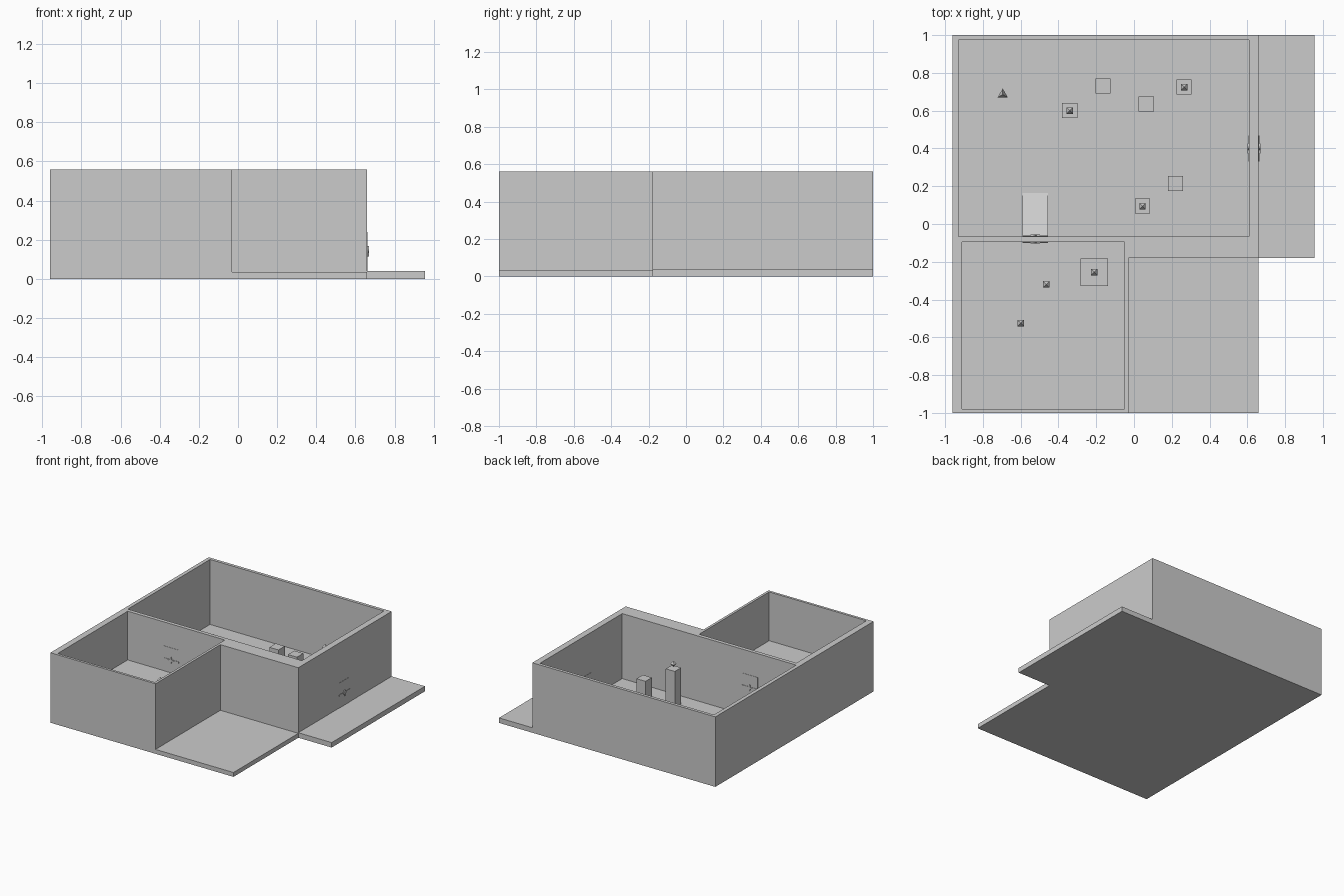
import bpy, bmesh, math

if "Cube" in bpy.data.objects:
    bpy.data.objects.remove(bpy.data.objects["Cube"])


def finish(name, bm):
    bmesh.ops.recalc_face_normals(bm, faces=bm.faces)
    me = bpy.data.meshes.new(name)
    bm.to_mesh(me)
    bm.free()
    ob = bpy.data.objects.new(name, me)
    bpy.context.collection.objects.link(ob)
    return ob


def prism(name, outline, z0, z1):
    bm = bmesh.new()
    f = bm.faces.new([bm.verts.new((x, y, z0)) for x, y in outline])
    ext = bmesh.ops.extrude_face_region(bm, geom=[f])
    for v in ext["geom"]:
        if isinstance(v, bmesh.types.BMVert):
            v.co.z = z1
    return finish(name, bm)


def box(name, x0, x1, y0, y1, z0, z1):
    return prism(name, [(x0, y0), (x1, y0), (x1, y1), (x0, y1)], z0, z1)


def cut(target, cutter):
    cutter.hide_render = True
    m = target.modifiers.new("cut", "BOOLEAN")
    m.operation, m.object, m.solver = "DIFFERENCE", cutter, "EXACT"
    bpy.context.view_layer.objects.active = target
    bpy.ops.object.modifier_apply(modifier=m.name)
    bpy.data.objects.remove(cutter)


def gem(name, x, y, z, r=0.017, h=0.022):
    # square bipyramid pickup
    bm = bmesh.new()
    ring = [bm.verts.new((x + sx * r, y + sy * r, z))
            for sx, sy in ((-1, -1), (1, -1), (1, 1), (-1, 1))]
    for s in (-1, 1):
        tip = bm.verts.new((x, y, z + s * h))
        for i in range(4):
            bm.faces.new((ring[i], ring[(i + 1) % 4], tip))
    return finish(name, bm)


FLOOR, UPPER, TOP = 0.04, 0.17, 0.56

# building shell: two open rooms, the small one with a raised floor
shell = prism("room_walls", [(-0.96, -1), (-0.03, -1), (-0.03, -0.18),
                             (0.66, -0.18), (0.66, 1), (-0.96, 1)], 0, TOP)
cut(shell, box("large_room_cutter", -0.93, 0.61, -0.065, 0.975, FLOOR, 1))
cut(shell, box("small_room_cutter", -0.91, -0.05, -0.98, -0.095, UPPER, 1))

# outdoor slabs
box("front_terrace", -0.03, 0.66, -1, -0.18, 0, 0.035)
box("side_terrace", 0.66, 0.955, -0.18, 1, 0, 0.04)

# ramp up to the small room
bm = bmesh.new()
sides = [[bm.verts.new((x, y, z)) for y, z in
          ((0.165, FLOOR), (-0.065, FLOOR), (-0.065, UPPER))] for x in (-0.59, -0.455)]
for s in sides:
    bm.faces.new(s)
for i in range(3):
    j = (i + 1) % 3
    bm.faces.new((sides[0][i], sides[0][j], sides[1][j], sides[1][i]))
finish("ramp", bm)


def door(name, cx, cy, z, half_wall, rot):
    # panel, cross bar and star shaped handle on both faces
    w, h, t = 0.068, 0.2, half_wall + 0.002
    star = [(0.026 if i % 2 == 0 else 0.010) for i in range(8)]
    parts = [box(name + "_panel", -w, w, -t, t, z, z + h),
             box(name + "_bar", -w, w, -t - 0.003, t + 0.003, z + 0.095, z + 0.107)]
    bm = bmesh.new()
    pts = [(r * math.cos(i * math.pi / 4), r * math.sin(i * math.pi / 4))
           for i, r in enumerate(star)]
    rings = [[bm.verts.new((a, s * (t + 0.007), z + 0.101 + b)) for a, b in pts]
             for s in (-1, 1)]
    for r in rings:
        bm.faces.new(r)
    for i in range(8):
        j = (i + 1) % 8
        bm.faces.new((rings[0][i], rings[0][j], rings[1][j], rings[1][i]))
    parts.append(finish(name + "_handle", bm))
    for p in parts:
        p.location = (cx, cy, 0)
        p.rotation_euler[2] = rot


door("outer_door", 0.635, 0.40, FLOOR, 0.025, math.pi / 2)
door("inner_door", -0.5225, -0.08, UPPER, 0.015, 0)

# pedestals: x, y, half width, base, top, carries a gem
pedestals = [(-0.34, 0.60, 0.04, FLOOR, 0.10, True),
             (-0.165, 0.73, 0.04, FLOOR, 0.16, False),
             (0.065, 0.635, 0.04, FLOOR, 0.20, False),
             (0.265, 0.725, 0.04, FLOOR, 0.24, True),
             (0.22, 0.215, 0.04, FLOOR, 0.255, False),
             (0.045, 0.095, 0.04, FLOOR, 0.335, True),
             (-0.21, -0.255, 0.072, UPPER, 0.25, True)]
for i, (x, y, w, z0, z1, has) in enumerate(pedestals):
    box(f"pedestal_{i + 1}", x - w, x + w, y - w, y + w, z0, z1)
    if has:
        gem(f"pedestal_gem_{i + 1}", x, y, z1 + 0.035)

# gems hovering over the small room floor
for i, (x, y) in enumerate([(-0.465, -0.32), (-0.60, -0.525)]):
    gem(f"floor_gem_{i + 1}", x, y, UPPER + 0.045)

# three sided marker in the large room
bpy.ops.mesh.primitive_cone_add(vertices=3, radius1=0.032, radius2=0, depth=0.06,
                                location=(-0.695, 0.685, 0.11))
bpy.context.object.name = "triangular_marker"
